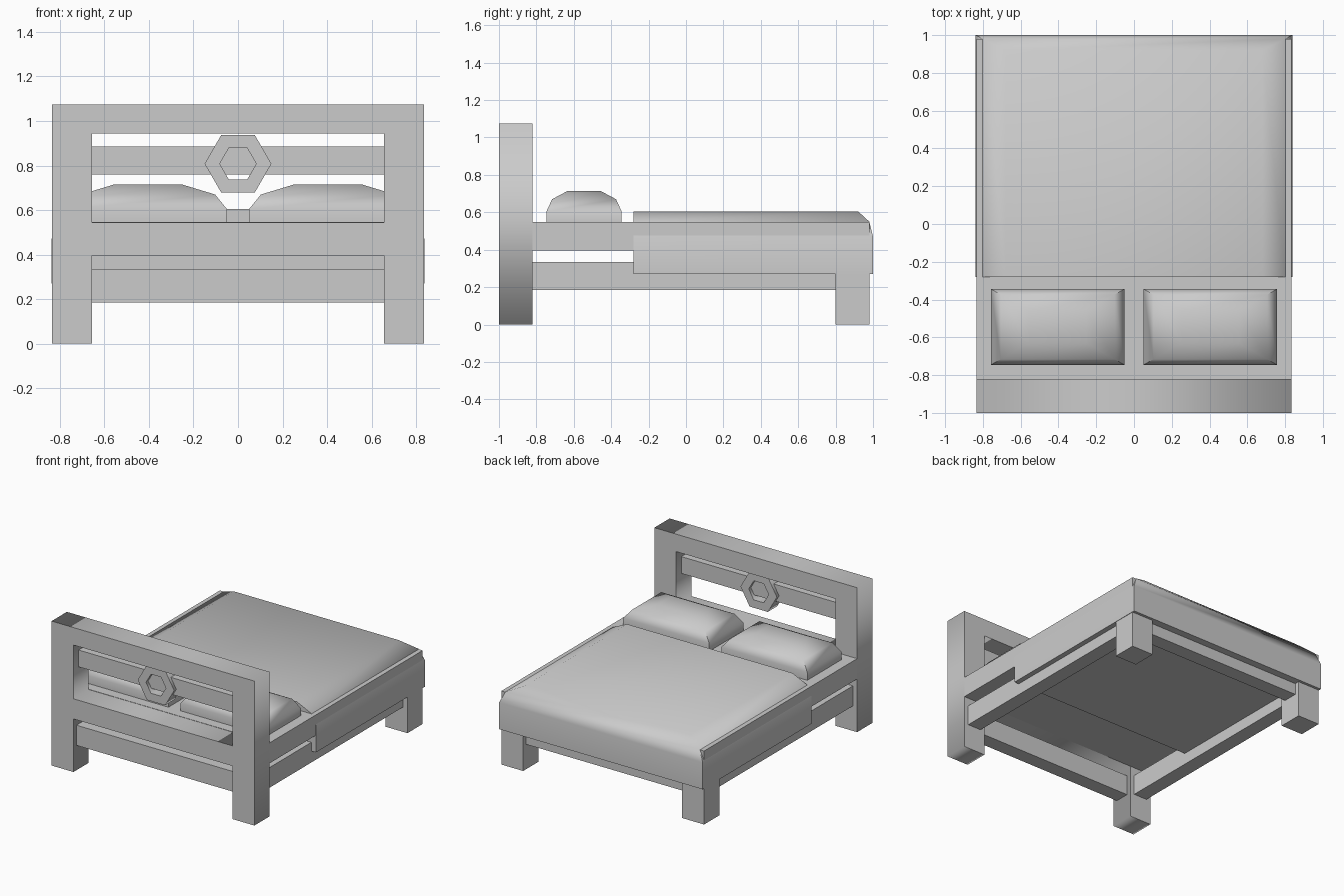
import bpy
import bmesh
from math import cos, sin, pi, radians

cube = bpy.data.objects.get("Cube")
if cube:
    bpy.data.objects.remove(cube, do_unlink=True)

grey = bpy.data.materials.new("plain_grey")
grey.use_nodes = True
grey.diffuse_color = (0.6, 0.6, 0.6, 1)
grey.node_tree.nodes["Principled BSDF"].inputs["Base Color"].default_value = (0.6, 0.6, 0.6, 1)


def finish(name, bm):
    bmesh.ops.recalc_face_normals(bm, faces=bm.faces)
    mesh = bpy.data.meshes.new(name)
    bm.to_mesh(mesh)
    bm.free()
    mesh.materials.append(grey)
    obj = bpy.data.objects.new(name, mesh)
    bpy.context.collection.objects.link(obj)
    return obj


def select_only(obj):
    bpy.ops.object.select_all(action='DESELECT')
    obj.select_set(True)
    bpy.context.view_layer.objects.active = obj


def stack(name, layers, smooth=False):
    """Loft rectangular layers (x0, x1, y0, y1, z) from bottom to top."""
    bm = bmesh.new()
    rings = []
    for x0, x1, y0, y1, z in layers:
        corners = ((x0, y0), (x1, y0), (x1, y1), (x0, y1))
        rings.append([bm.verts.new((x, y, z)) for x, y in corners])
    for low, high in zip(rings, rings[1:]):
        for i in range(4):
            j = (i + 1) % 4
            bm.faces.new((low[i], low[j], high[j], high[i]))
    bm.faces.new(rings[0][::-1])
    bm.faces.new(rings[-1])
    obj = finish(name, bm)
    if smooth:
        select_only(obj)
        bpy.ops.object.shade_smooth_by_angle(angle=radians(50))
    return obj


def box(name, x, y, z):
    return stack(name, [(*x, *y, z[0]), (*x, *y, z[1])])


def panel(name, outlines, y0, y1):
    """Upright flat panel from x-z outlines; inner outlines become holes."""
    curve = bpy.data.curves.new(name, 'CURVE')
    curve.dimensions = '2D'
    curve.fill_mode = 'BOTH'
    curve.extrude = (y1 - y0) / 2
    for points in outlines:
        spline = curve.splines.new('POLY')
        spline.points.add(len(points) - 1)
        for point, (x, z) in zip(spline.points, points):
            point.co = (x, z, 0, 1)
        spline.use_cyclic_u = True
    curve.materials.append(grey)
    obj = bpy.data.objects.new(name, curve)
    bpy.context.collection.objects.link(obj)
    obj.location.y = (y0 + y1) / 2
    obj.rotation_euler.x = pi / 2
    select_only(obj)
    bpy.ops.object.convert(target='MESH')
    return obj


W, INNER = 0.835, 0.655        # outer and inner faces of the posts
HEAD, FOOT = -0.82, 0.80       # inner faces of headboard and foot legs

# Headboard frame: posts, top rail and middle rail in one piece
frame = [(-W, 0), (-INNER, 0), (-INNER, 0.395), (INNER, 0.395),
         (INNER, 0), (W, 0), (W, 1.075), (-W, 1.075)]
opening = [(-INNER, 0.545), (INNER, 0.545), (INNER, 0.945), (-INNER, 0.945)]
panel("headboard_frame", [frame, opening], -1, HEAD)
box("headboard_slat", (-INNER, INNER), (-0.94, -0.88), (0.76, 0.885))


# Hexagonal ornament ring
def hexagon(r):
    return [(r * cos(i * pi / 3), 0.808 + r * sin(i * pi / 3)) for i in range(6)]


panel("hexagon_ring", [hexagon(0.15), hexagon(0.082)], -0.965, -0.855)

# Lower rails between the legs
RAIL = (0.185, 0.335)
box("head_rail", (-INNER, INNER), (-0.965, -0.855), RAIL)
box("foot_rail", (-INNER, INNER), (0.835, 0.945), RAIL)

# Paired parts: side rails, foot legs and pillows
for side, s in (("left", 1), ("right", -1)):
    box(side + "_side_rail", sorted((s * 0.69, s * 0.80)), (HEAD, FOOT), RAIL)
    box(side + "_foot_leg", sorted((s * INNER, s * W)), (FOOT, 0.98), (0, 0.395))
    layers = []
    for z, k in ((0.545, 1), (0.605, 1), (0.67, 0.85), (0.715, 0.43)):
        cx, hx, hy = s * 0.404, 0.354 * k, 0.201 * k
        layers.append((cx - hx, cx + hx, -0.545 - hy, -0.545 + hy, z))
    stack(side + "_pillow", layers, smooth=True)

# Mattress and the blanket draped over its foot end
box("mattress", (-W, W), (HEAD, 0.98), (0.395, 0.547))
blanket = ((0.838, 1.0, 0.27), (0.838, 1.0, 0.47), (0.80, 0.98, 0.55), (0.68, 0.92, 0.605))
stack("blanket", [(-x, x, -0.28, y, z) for x, y, z in blanket], smooth=True)
